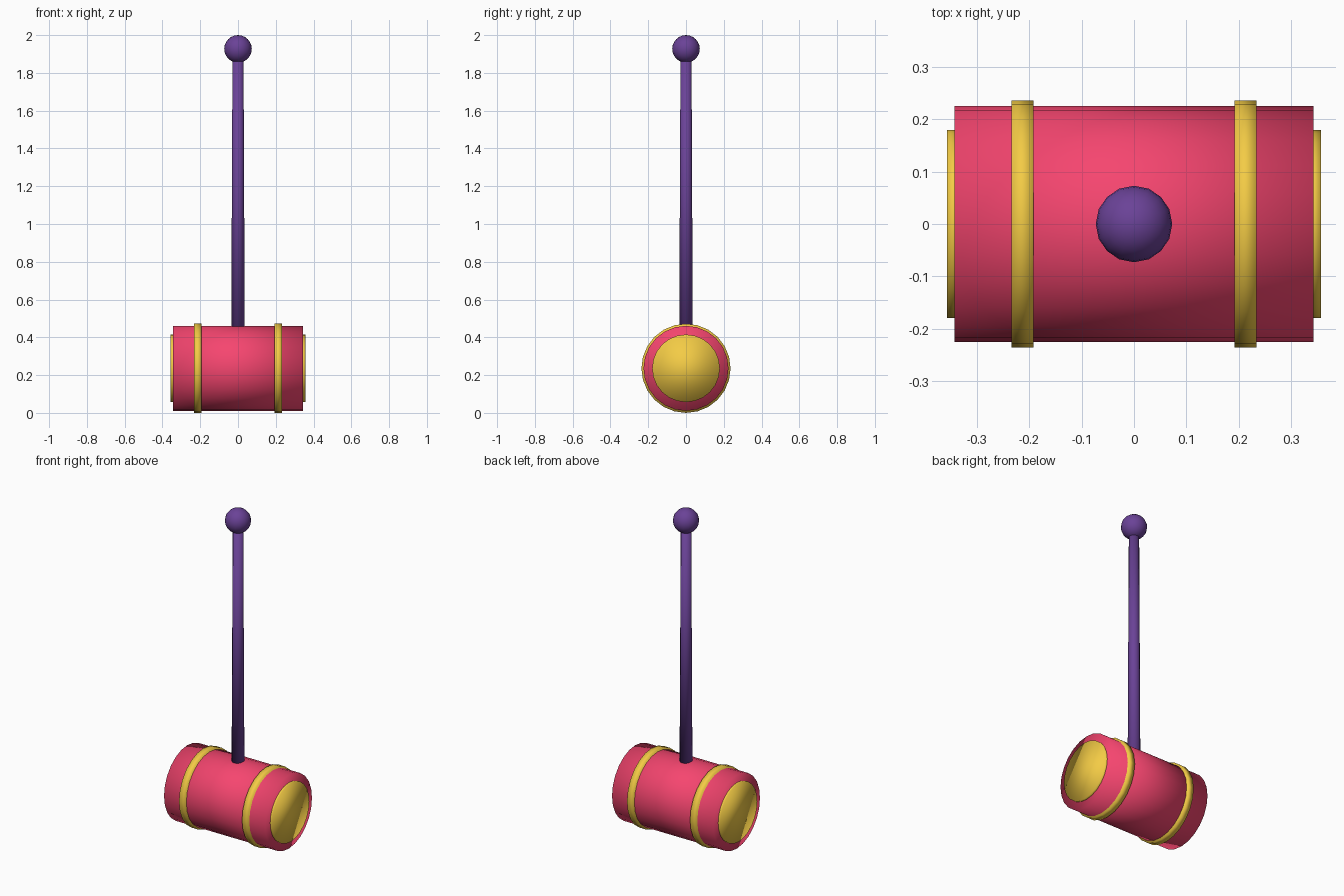
import bpy
from math import pi

if "Cube" in bpy.data.objects:
    bpy.data.objects.remove(bpy.data.objects["Cube"])

HEAD_Z = 0.236


def material(name, rgb):
    m = bpy.data.materials.new(name)
    m.diffuse_color = (*rgb, 1)
    m.use_nodes = True
    m.node_tree.nodes["Principled BSDF"].inputs["Base Color"].default_value = m.diffuse_color
    return m


pink = material("pink", (0.92, 0.06, 0.16))
gold = material("gold", (0.90, 0.60, 0.06))
purple = material("purple", (0.145, 0.055, 0.31))


def finish(name, mat):
    ob = bpy.context.object
    ob.name = name
    ob.data.materials.append(mat)
    bpy.ops.object.shade_smooth()
    return ob


def drum(name, x0, x1, radius, mat):
    """Cylinder lying along x between x0 and x1."""
    bpy.ops.mesh.primitive_cylinder_add(
        vertices=24, radius=radius, depth=x1 - x0,
        location=((x0 + x1) / 2, 0, HEAD_Z), rotation=(0, pi / 2, 0))
    return finish(name, mat)


# Barrel of the mallet
drum("head", -0.343, 0.343, 0.225, pink)

# Bands and striking faces on both sides
for side, s in (("left", -1), ("right", 1)):
    drum("band_" + side, s * 0.213 - 0.021, s * 0.213 + 0.021, 0.236, gold)
    drum("face_plate_" + side, s * 0.343 - 0.014, s * 0.343 + 0.014, 0.179, gold)

# Tapered handle
z0, z1 = 0.40, 1.92
bpy.ops.mesh.primitive_cone_add(vertices=12, radius1=0.036, radius2=0.029,
                                depth=z1 - z0, location=(0, 0, (z0 + z1) / 2))
finish("handle", purple)

# Knob on the end of the handle
bpy.ops.mesh.primitive_uv_sphere_add(segments=16, ring_count=12, radius=0.073,
                                     location=(0, 0, 1.927))
finish("knob", purple)
